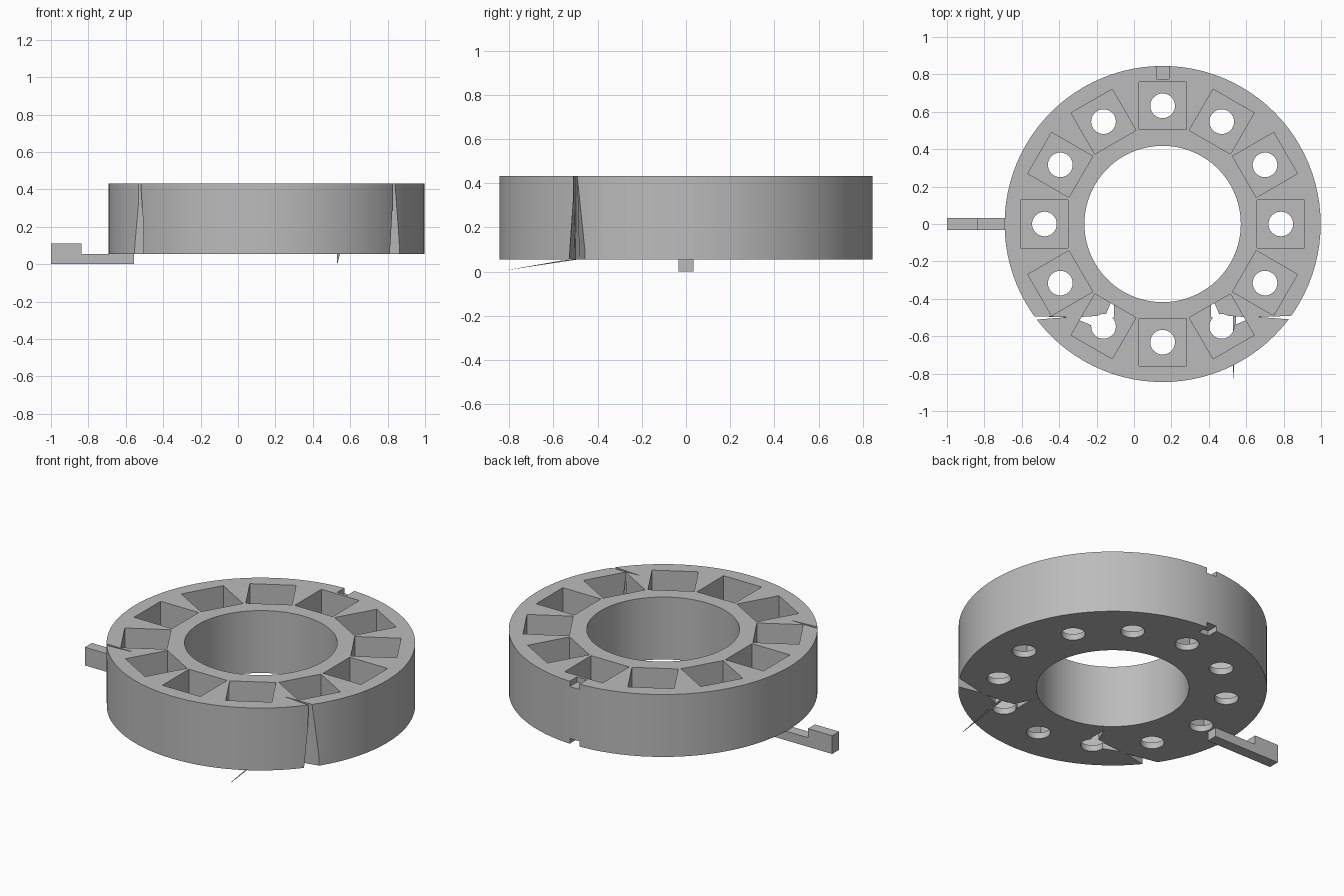
import bpy, math
from mathutils import Matrix, Vector

cube = bpy.data.objects.get("Cube")
if cube:
    bpy.data.objects.remove(cube, do_unlink=True)

grey = bpy.data.materials.new("plain grey")
grey.use_nodes = True
grey.diffuse_color = (0.5, 0.5, 0.5, 1)
grey.node_tree.nodes["Principled BSDF"].inputs["Base Color"].default_value = (0.5, 0.5, 0.5, 1)

CX, BASE, TOP, FLOOR = 0.153, 0.055, 0.432, 0.092
OUTER, BORE, PITCH = 0.845, 0.418, 0.632


def build(name, solids):
    """One mesh from lofted solids, each a (bottom loop, top loop) pair."""
    verts, faces = [], []
    for low, high in solids:
        s, n = len(verts), len(low)
        verts += [tuple(p) for p in low] + [tuple(p) for p in high]
        faces.append([s + i for i in reversed(range(n))])
        faces.append([s + n + i for i in range(n)])
        faces += [[s + i, s + (i + 1) % n, s + n + (i + 1) % n, s + n + i] for i in range(n)]
    mesh = bpy.data.meshes.new(name)
    mesh.from_pydata(verts, [], faces)
    mesh.materials.append(grey)
    obj = bpy.data.objects.new(name, mesh)
    bpy.context.collection.objects.link(obj)
    return obj


def prism(points, z0, z1):
    return [(x, y, z0) for x, y in points], [(x, y, z1) for x, y in points]


def circle(x, y, r, n):
    return [(x + r * math.cos(2 * math.pi * i / n), y + r * math.sin(2 * math.pi * i / n)) for i in range(n)]


def rect(x0, x1, y0, y1):
    return [(x0, y0), (x1, y0), (x1, y1), (x0, y1)]


def mirrored(points, side):
    """Place points at an offset from the ring axis, keeping the winding."""
    pts = [(CX + side * p[0], *p[1:]) for p in points]
    return pts if side > 0 else pts[::-1]


def cut(target, cutter):
    mod = target.modifiers.new("cut", "BOOLEAN")
    mod.operation, mod.solver, mod.object = "DIFFERENCE", "EXACT", cutter
    mod.use_self = True
    bpy.context.view_layer.objects.active = target
    bpy.ops.object.modifier_apply(modifier=mod.name)
    bpy.data.objects.remove(cutter, do_unlink=True)


# Ring body and central bore
ring = build("ring_body", [prism(circle(CX, 0, OUTER, 96), BASE, TOP)])
cut(ring, build("bore_cutter", [prism(circle(CX, 0, BORE, 96), -0.1, 0.6)]))

# Twelve square pockets, each with a round floor hole
pockets, holes = [], []
for i in range(12):
    a = math.radians(30 * i)
    turn = Matrix.Rotation(a, 2)
    square = [turn @ Vector(p) for p in rect(PITCH - 0.127, PITCH + 0.127, -0.127, 0.127)]
    pockets.append(prism([(CX + p.x, p.y) for p in square], FLOOR, 0.6))
    holes.append(prism(circle(CX + PITCH * math.cos(a), PITCH * math.sin(a), 0.066, 32), -0.1, 0.2))
cut(ring, build("pocket_cutter", pockets))
cut(ring, build("hole_cutter", holes))

# Tapered side slots, narrow at the top and wide at the base
slots = []
for side in (-1, 1):
    low = [(0.51, -0.5, 0.03), (0.75, -0.55, 0.03), (0.75, -0.45, 0.03)]
    high = [(0.51, -0.497, 0.45), (0.75, -0.515, 0.45), (0.75, -0.493, 0.45)]
    slots.append((mirrored(low, side), mirrored(high, side)))
cut(ring, build("slot_cutter", slots))

# Pointed slits running out of the two front floor holes
for side in (-1, 1):
    for slit in ([(0.26, -0.38), (0.26, -0.5), (0.31, -0.5)],
                 [(0.33, -0.49), (0.36, -0.55), (0.48, -0.5)]):
        cut(ring, build("slit_cutter", [prism(mirrored(slit, side), 0.03, 0.11)]))

# Back notches at the upper and lower rims
notch = rect(CX - 0.033, CX + 0.033, 0.775, 0.9)
cut(ring, build("notch_cutter", [prism(notch, 0.0, 0.087), prism(notch, 0.4, 0.5)]))

bpy.ops.object.select_all(action="DESELECT")
ring.select_set(True)
bpy.context.view_layer.objects.active = ring
bpy.ops.object.shade_smooth_by_angle(angle=math.radians(25))

# Stepped arm under the right side
profile = [(-1, 0), (-0.555, 0), (-0.555, BASE), (-0.838, BASE), (-0.838, 0.11), (-1, 0.11)]
build("stepped_arm", [([(x, -0.033, z) for x, z in profile], [(x, 0.033, z) for x, z in profile])])

# Thin sliver hanging below the front
sliver = [(-0.825, 0.004), (-0.56, 0.05), (-0.48, 0.056)]
build("thin_sliver", [([(0.529, y, z) for y, z in sliver],
                       [(0.531 + 0.25 * z, y, z) for y, z in sliver])])
